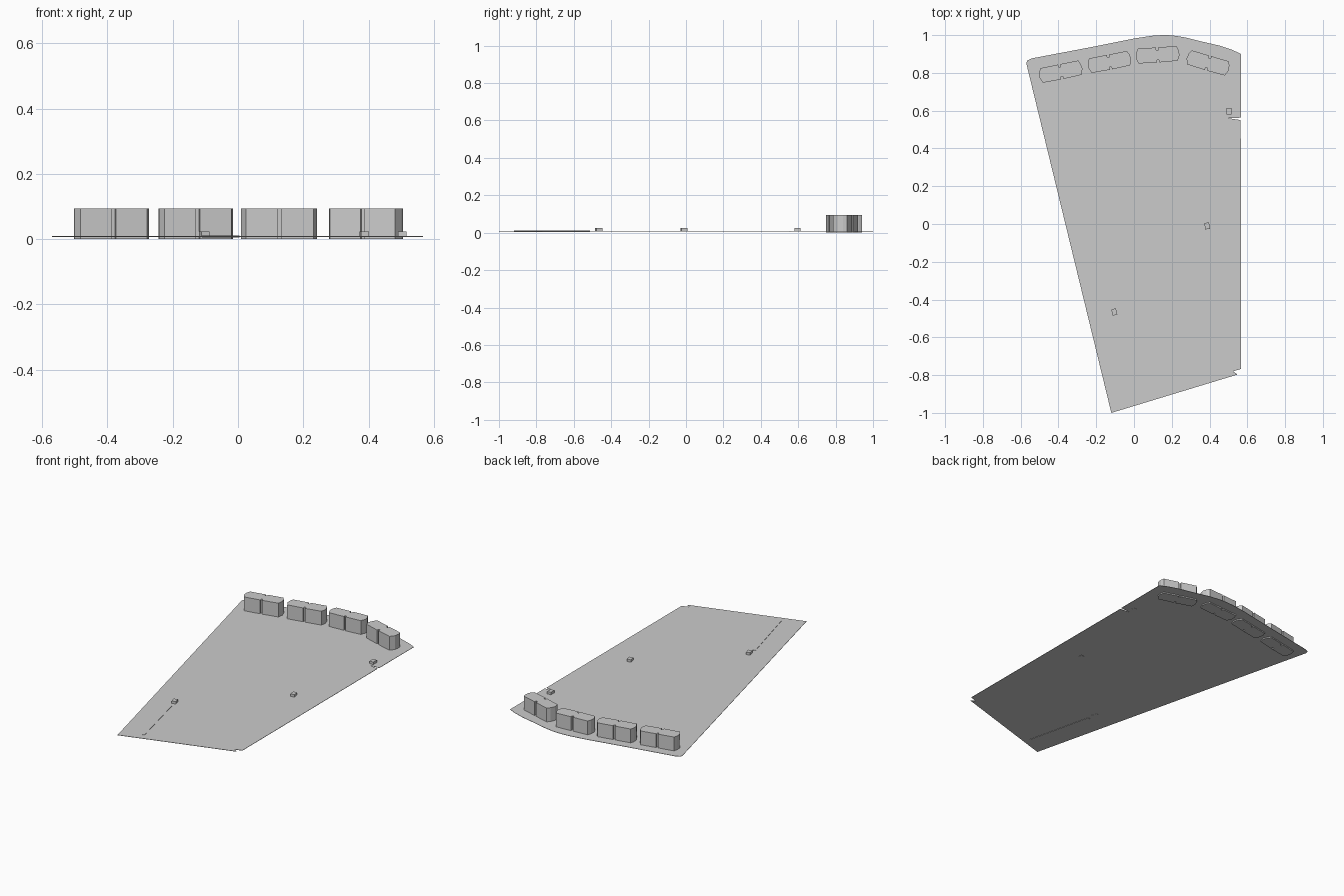
import bpy, bmesh, math
from mathutils import Matrix, Vector

if "Cube" in bpy.data.objects:
    bpy.data.objects.remove(bpy.data.objects["Cube"])


def prism(name, outline, z0, z1, center=(0, 0), angle=0):
    """Extrude a flat outline from z0 to z1, then turn and place it."""
    bm = bmesh.new()
    face = bm.faces.new([bm.verts.new((x, y, z0)) for x, y in outline])
    ext = bmesh.ops.extrude_face_region(bm, geom=[face])
    top = [v for v in ext["geom"] if isinstance(v, bmesh.types.BMVert)]
    bmesh.ops.translate(bm, verts=top, vec=(0, 0, z1 - z0))
    bm.transform(Matrix.Translation((*center, 0)) @ Matrix.Rotation(math.radians(angle), 4, 'Z'))
    bmesh.ops.recalc_face_normals(bm, faces=bm.faces)
    bmesh.ops.triangulate(bm, faces=[f for f in bm.faces if len(f.verts) > 4])
    mesh = bpy.data.meshes.new(name)
    bm.to_mesh(mesh)
    bm.free()
    obj = bpy.data.objects.new(name, mesh)
    bpy.context.collection.objects.link(obj)
    return obj


# Ground sheet: wedge-shaped plot with curved back edge and edge notches
ground = [(-0.12, -1.0), (0.548, -0.797), (0.525, -0.78), (0.567, -0.767),
          (0.565, 0.55), (0.50, 0.56), (0.567, 0.563), (0.567, 0.90),
          (0.52, 0.922), (0.45, 0.945), (0.35, 0.968), (0.27, 0.988),
          (0.20, 0.999), (0.15, 1.0), (0.10, 0.997), (0.0, 0.982),
          (-0.25, 0.932), (-0.54, 0.877), (-0.565, 0.865), (-0.57, 0.85)]
prism("ground_sheet", ground, 0.007, 0.009)

# Building block plan: angled ends and an entrance recess in both long sides
half = [(0.006, -0.040), (0.104, -0.038), (0.116, -0.008), (0.112, 0.020),
        (0.102, 0.040), (0.006, 0.040), (0.006, 0.026)]
right = [(0.006, -0.026)] + half
block = right + [(-x, y) for x, y in reversed(right)]
for i, (x, y, a) in enumerate([(-0.388, 0.806, 11.5), (-0.130, 0.857, 11),
                               (0.125, 0.895, 4), (0.392, 0.852, -16.5)]):
    prism(f"building_block_{i + 1}", block, 0, 0.094, (x, y), a)

# Small huts
w, d = 0.0125, 0.017
hut = [(-w, -d), (w, -d), (w, d), (-w, d)]
for i, (x, y, a) in enumerate([(-0.104, -0.466, 14), (0.387, -0.01, 8), (0.503, 0.596, 0)]):
    prism(f"hut_{i + 1}", hut, 0.006, 0.024, (x, y), a)

# Low tapered kerb running to the front corner
start, end = Vector((-0.10, -0.515)), Vector((0.0, -0.918))
side = (end - start).orthogonal().normalized()
kerb = [start + side * 0.010, start - side * 0.010, end - side * 0.005, end + side * 0.005]
prism("kerb", [tuple(p) for p in kerb], 0.005, 0.011)
